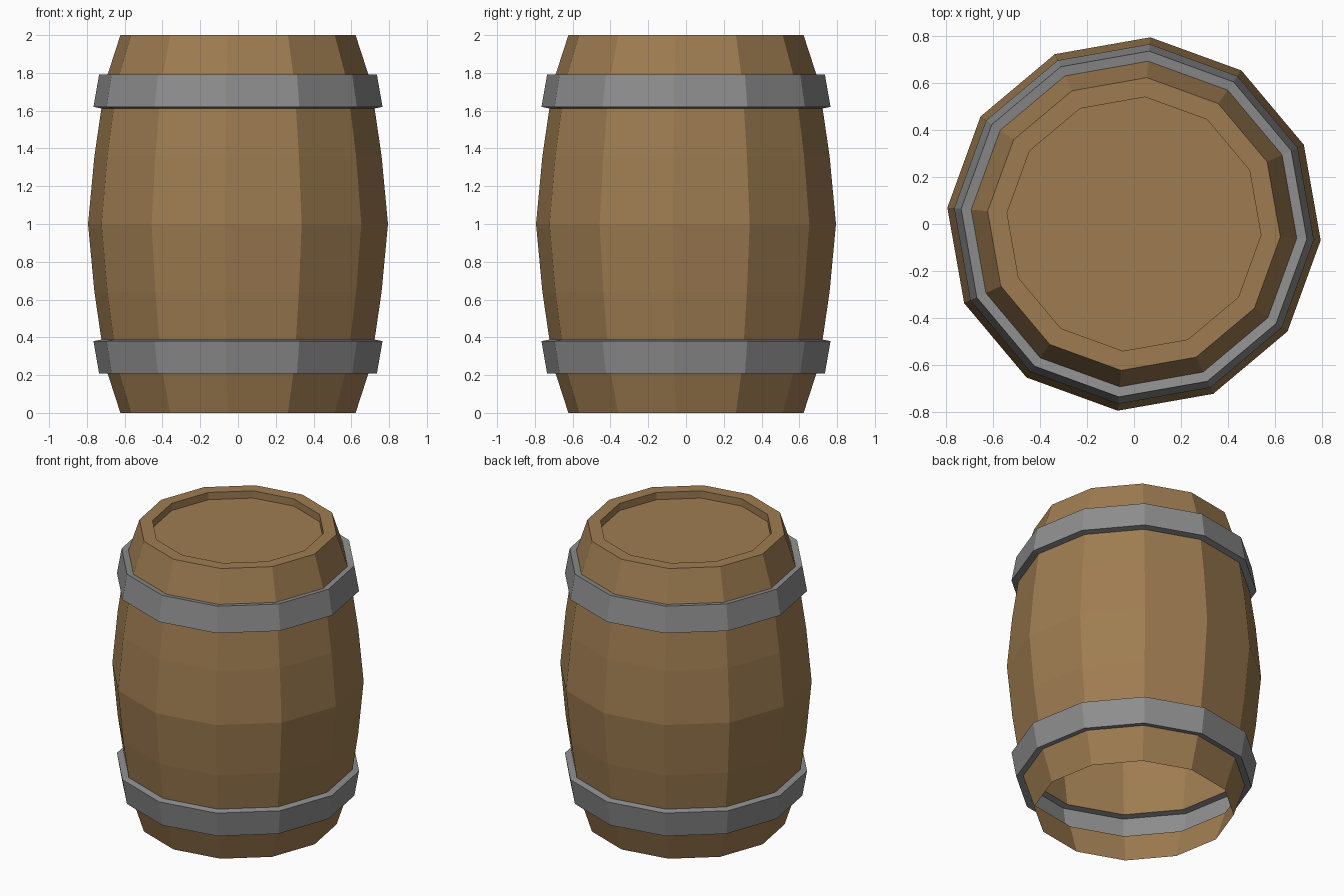
import bpy, bmesh, math

if "Cube" in bpy.data.objects:
    bpy.data.objects.remove(bpy.data.objects["Cube"])

SIDES = 12
TURN = math.radians(-5)


def material(name, color):
    m = bpy.data.materials.new(name)
    m.diffuse_color = (*color, 1)
    m.use_nodes = True
    m.node_tree.nodes["Principled BSDF"].inputs["Base Color"].default_value = m.diffuse_color
    return m


wood = material("brown_wood", (0.342, 0.202, 0.082))
iron = material("grey_iron", (0.27, 0.27, 0.27))

# Lower half of the profile (radius, height); each hoop is a raised band of the shell
half = [(0.625, 0.0), (0.695, 0.215), (0.738, 0.208), (0.768, 0.38),
        (0.726, 0.388), (0.763, 0.64)]
profile = half + [(0.797, 1.0)] + [(r, 2 - z) for r, z in reversed(half)]
n = len(profile)
# Rim and recessed lid
profile += [(0.542, 2.0), (0.542, 1.95)]
# Profile segments that belong to the two hoops
hoop_segments = {1, 2, 3, n - 5, n - 4, n - 3}

# Barrel shell, open at the bottom
bm = bmesh.new()
rings = []
for r, z in profile:
    angles = [TURN + 2 * math.pi * k / SIDES for k in range(SIDES)]
    rings.append([bm.verts.new((r * math.cos(a), r * math.sin(a), z)) for a in angles])
for i in range(len(rings) - 1):
    lo, hi = rings[i], rings[i + 1]
    for k in range(SIDES):
        j = (k + 1) % SIDES
        f = bm.faces.new((lo[k], lo[j], hi[j], hi[k]))
        f.material_index = 1 if i in hoop_segments else 0
# Lid
bm.faces.new(rings[-1])

mesh = bpy.data.meshes.new("barrel")
bm.to_mesh(mesh)
bm.free()
mesh.materials.append(wood)
mesh.materials.append(iron)
barrel = bpy.data.objects.new("barrel", mesh)
bpy.context.collection.objects.link(barrel)
